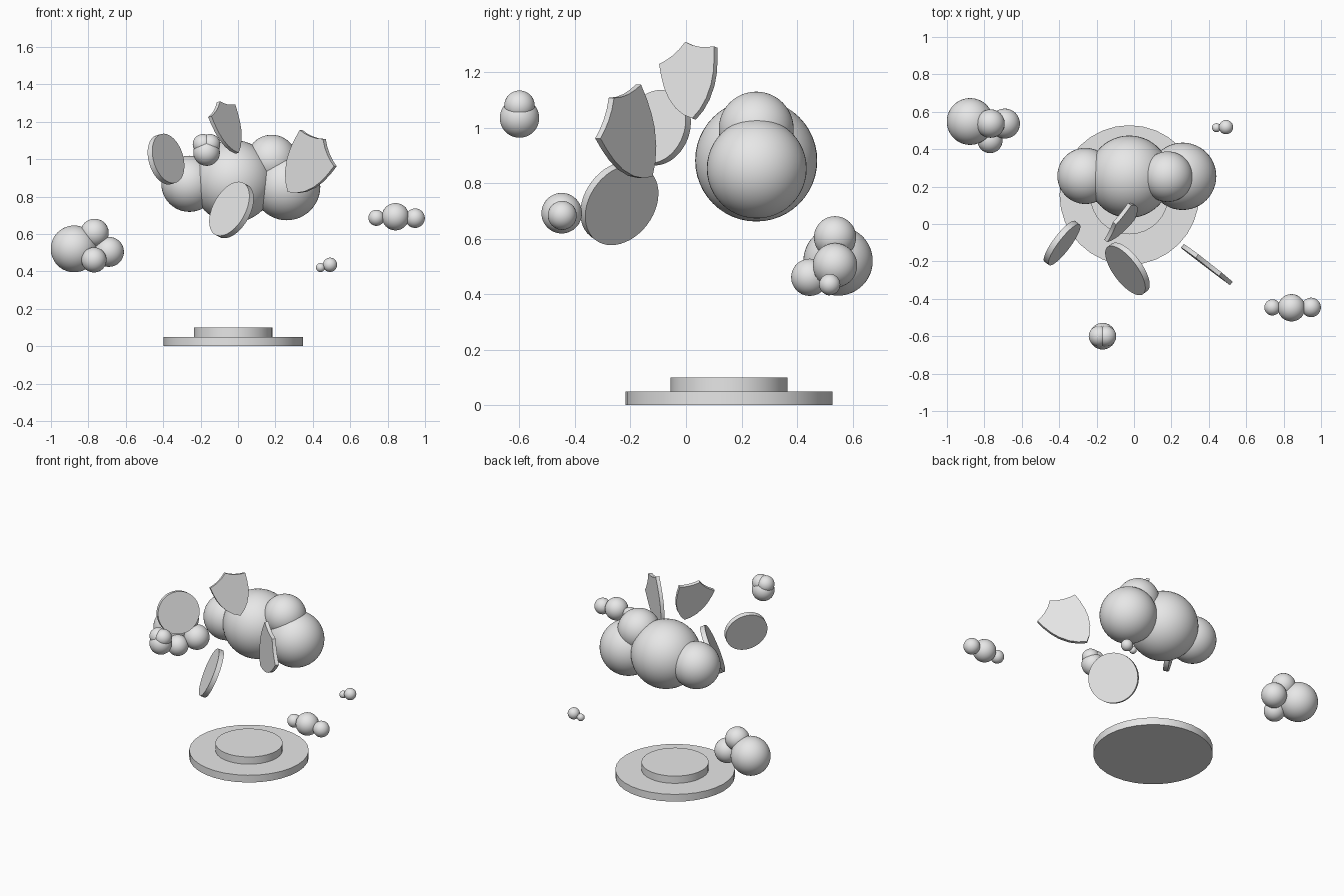
import bpy, bmesh
from mathutils import Vector, Matrix

if "Cube" in bpy.data.objects:
    bpy.data.objects.remove(bpy.data.objects["Cube"])

grey = bpy.data.materials.new("light_grey")
grey.diffuse_color = (0.8, 0.8, 0.8, 1)
grey.use_nodes = True
grey.node_tree.nodes["Principled BSDF"].inputs["Base Color"].default_value = grey.diffuse_color


def finish(name, bm, matrix=Matrix()):
    """Turn a bmesh into a smooth-by-angle object placed by a matrix."""
    bmesh.ops.recalc_face_normals(bm, faces=bm.faces[:])
    mesh = bpy.data.meshes.new(name)
    bm.to_mesh(mesh)
    bm.free()
    mesh.materials.append(grey)
    obj = bpy.data.objects.new(name, mesh)
    bpy.context.collection.objects.link(obj)
    obj.matrix_world = matrix
    bpy.ops.object.select_all(action='DESELECT')
    obj.select_set(True)
    bpy.context.view_layer.objects.active = obj
    bpy.ops.object.shade_smooth_by_angle(angle=0.6)
    return obj


def frame(center, normal, up):
    """Local x = right, y = up, z = facing direction."""
    n = Vector(normal).normalized()
    u = Vector(up)
    u = (u - n * u.dot(n)).normalized()
    m = Matrix((u.cross(n), u, n)).transposed().to_4x4()
    return Matrix.Translation(center) @ m


def disc(name, radius, depth, matrix, sides):
    bm = bmesh.new()
    bmesh.ops.create_cone(bm, cap_ends=True, segments=sides, radius1=radius,
                          radius2=radius, depth=depth)
    return finish(name, bm, matrix)


def cloud(name, puffs):
    for i, (x, y, z, r) in enumerate(puffs):
        bm = bmesh.new()
        bmesh.ops.create_uvsphere(bm, u_segments=48, v_segments=24, radius=r)
        finish(f"{name}_puff_{i + 1}", bm, Matrix.Translation((x, y, z)))


def shield(name, width, depth, matrix):
    # Half outline from top peak to bottom point, mirrored to the other side
    half = [(0, .60), (.12, .515), (.25, .452), (.38, .412), (.5, .39),
            (.485, .2), (.45, .0), (.39, -.18), (.28, -.37), (.15, -.51), (0, -.61)]
    outline = half + [(-x, y) for x, y in half[-2:0:-1]]
    bm = bmesh.new()
    face = bm.faces.new([bm.verts.new((x * width, y * width, -depth / 2))
                         for x, y in outline])
    ext = bmesh.ops.extrude_face_region(bm, geom=[face])
    verts = [g for g in ext["geom"] if isinstance(g, bmesh.types.BMVert)]
    bmesh.ops.translate(bm, verts=verts, vec=(0, 0, depth))
    return finish(name, bm, matrix)


# Two-step round podium
disc("podium_base", .373, .05, Matrix.Translation((-.025, .155, .025)), 32)
disc("podium_step", .21, .05, Matrix.Translation((-.025, .155, .075)), 32)

# Clouds: x, y, z, radius of each puff
cloud("main_cloud", [(-.025, .253, .882, .22), (.26, .255, .853, .18),
                     (.18, .253, .995, .135), (-.26, .257, .868, .15)])
cloud("left_cloud", [(-.876, .548, .52, .125), (-.767, .537, .605, .076),
                     (-.69, .537, .504, .08), (-.77, .446, .461, .067)])
cloud("right_cloud", [(.842, -.448, .692, .073), (.74, -.446, .686, .043),
                      (.947, -.446, .684, .052)])
cloud("tiny_cloud", [(.492, .518, .435, .038), (.441, .515, .42, .024)])
cloud("front_cloud", [(-.168, -.6, 1.035, .071), (-.187, -.6, 1.079, .055),
                      (-.15, -.6, 1.079, .055)])

# Floating coins
disc("left_coin", .136, .032,
     frame((-.385, -.102, 1.0), (.775, -.586, .235), (0, 0, 1)), 48)
disc("lower_coin", .158, .032,
     frame((-.035, -.24, .728), (-.733, -.55, .4), (0, 0, 1)), 48)

# Floating shields
shield("top_shield", .243, .022,
       frame((-.055, .016, 1.17), (.782, -.58, .23), (-.34, -.085, .94)))
shield("right_shield", .304, .024,
       frame((.368, -.2, .967), (-.61, -.79, .02), (.515, -.374, .77)))
